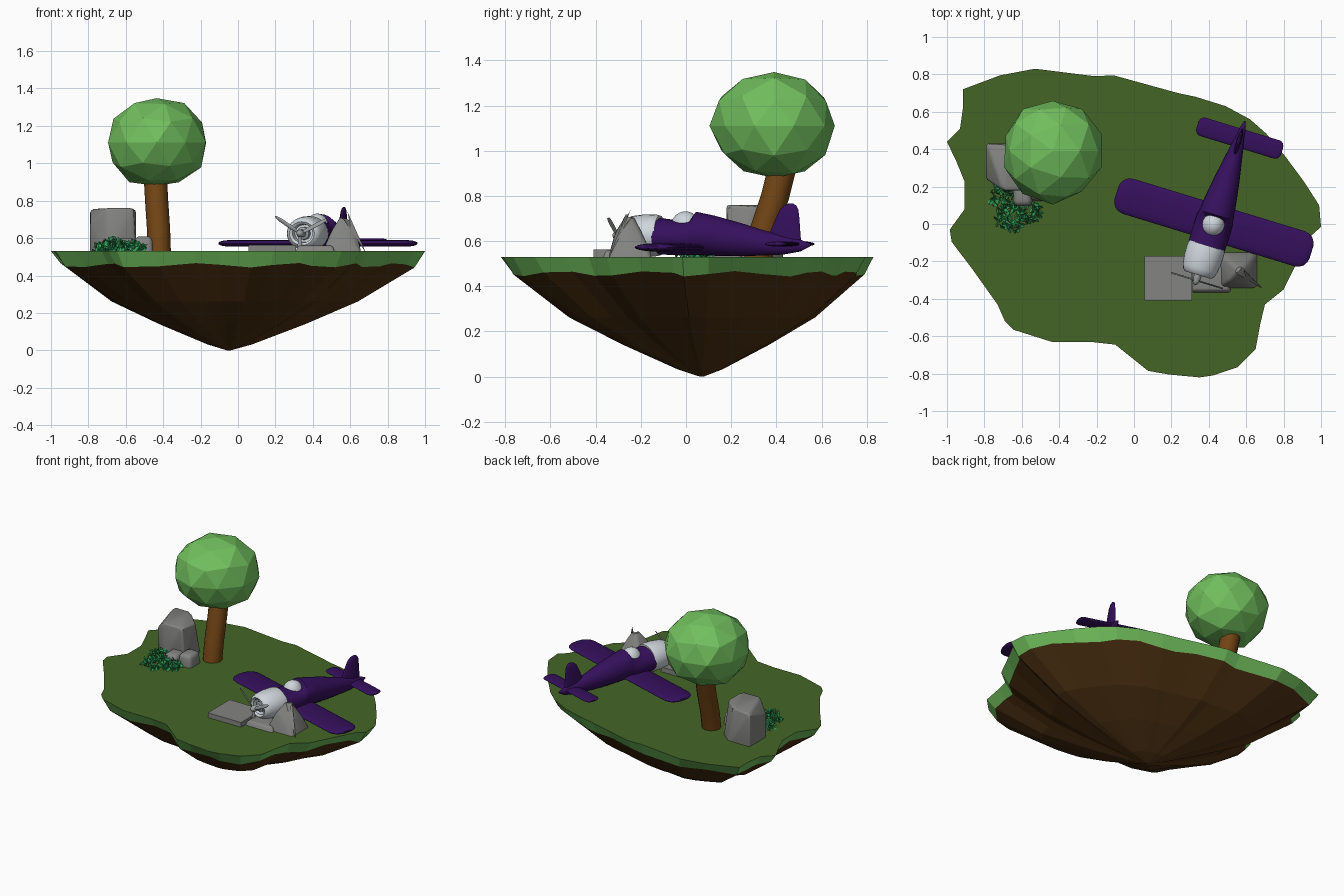
import bpy, bmesh, math, random
from mathutils import Matrix, Vector, Euler

if "Cube" in bpy.data.objects:
    bpy.data.objects.remove(bpy.data.objects["Cube"])

random.seed(4)
PI2 = 2 * math.pi


def material(name, rgb):
    m = bpy.data.materials.new(name)
    m.diffuse_color = (*rgb, 1)
    m.use_nodes = True
    m.node_tree.nodes["Principled BSDF"].inputs["Base Color"].default_value = m.diffuse_color
    return m


GRASS = material("dark grass green", (0.058, 0.130, 0.019))
LEAF = material("light leaf green", (0.165, 0.520, 0.110))
DIRT = material("dark dirt brown", (0.078, 0.032, 0.006))
BARK = material("bark brown", (0.165, 0.058, 0.007))
STONE = material("stone grey", (0.23, 0.23, 0.22))
PURPLE = material("deep purple", (0.036, 0.005, 0.108))
SILVER = material("pale silver", (0.62, 0.67, 0.71))
METAL = material("propeller grey", (0.33, 0.35, 0.36))
BUSH = material("bush green", (0.03, 0.35, 0.10))

# The aeroplane is built along y with its nose at -y, then turned
PLANE = Matrix.Translation((0.425, 0, 0)) @ Matrix.Rotation(math.radians(-17), 4, 'Z')


def add_object(name, verts, faces, mats, matrix=None, smooth=False):
    me = bpy.data.meshes.new(name)
    me.from_pydata([tuple(v) for v in verts], [], faces)
    bm = bmesh.new()
    bm.from_mesh(me)
    bmesh.ops.recalc_face_normals(bm, faces=bm.faces)
    bm.to_mesh(me)
    bm.free()
    ob = bpy.data.objects.new(name, me)
    bpy.context.collection.objects.link(ob)
    for m in mats:
        me.materials.append(m)
    if matrix:
        ob.matrix_world = matrix
    if smooth:
        bpy.ops.object.select_all(action='DESELECT')
        ob.select_set(True)
        bpy.context.view_layer.objects.active = ob
        bpy.ops.object.shade_smooth_by_angle(angle=math.radians(40))
    return ob


def loft(name, rings, mats, matrix=None, smooth=True):
    """Skin a list of equal rings and cap both ends."""
    n = len(rings[0])
    verts = [p for r in rings for p in r]
    faces = [list(range(n)), list(range((len(rings) - 1) * n, len(rings) * n))]
    for i in range(len(rings) - 1):
        for j in range(n):
            k = (j + 1) % n
            faces.append([i * n + j, i * n + k, (i + 1) * n + k, (i + 1) * n + j])
    return add_object(name, verts, faces, mats, matrix, smooth)


def ellipse(c, a, b, n=24):
    """Ring about centre c with half-axis vectors a and b."""
    c, a, b = Vector(c), Vector(a), Vector(b)
    return [c + a * math.cos(PI2 * i / n) + b * math.sin(PI2 * i / n) for i in range(n)]


def hull(name, pts, mat, bevel=0):
    bm = bmesh.new()
    for p in pts:
        bm.verts.new(p)
    bmesh.ops.convex_hull(bm, input=bm.verts)
    bmesh.ops.dissolve_limit(bm, angle_limit=0.02, verts=bm.verts, edges=bm.edges)
    if bevel:
        bmesh.ops.bevel(bm, geom=bm.edges[:], offset=bevel, segments=3, profile=0.5, affect='EDGES')
    bm.verts.index_update()
    verts = [v.co.copy() for v in bm.verts]
    faces = [[v.index for v in f.verts] for f in bm.faces]
    bm.free()
    return add_object(name, verts, faces, [mat], smooth=bool(bevel))


# Floating island: grass outline shrunk ring by ring to an off-centre tip
OUTLINE = [(-.915, .72), (-.715, .795), (-.53, .83), (-.21, .79), (-.11, .795), (.09, .74),
           (.235, .70), (.33, .68), (.49, .63), (.62, .56), (.705, .485), (.81, .36),
           (.91, .225), (.99, .10), (1, -.015), (.95, -.06), (.87, -.21), (.80, -.35),
           (.70, -.43), (.675, -.535), (.65, -.67), (.555, -.765), (.42, -.81), (.35, -.82),
           (.19, -.805), (.075, -.785), (-.10, -.645), (-.235, -.63), (-.44, -.63),
           (-.645, -.565), (-.69, -.52), (-.73, -.43), (-.865, -.24), (-.975, -.095),
           (-.985, -.03), (-.905, .08), (-.905, .225), (-.95, .335), (-1, .44),
           (-.93, .51), (-.915, .615)]
TIP = (-0.05, 0.07)
rings = []
for scale, z, wave in [(1, .53, 0), (.947, .455, .012), (.66, .262, 0), (.39, .14, 0),
                       (.12, .032, 0), (.01, 0, 0)]:
    rings.append([(TIP[0] + (x - TIP[0]) * scale, TIP[1] + (y - TIP[1]) * scale,
                   z + wave * math.sin(i * 1.7)) for i, (x, y) in enumerate(OUTLINE)])
island = loft("floating_island", rings, [GRASS, LEAF, DIRT], smooth=False)
for f in island.data.polygons:
    zs = [island.data.vertices[v].co.z for v in f.vertices]
    f.material_index = 0 if min(zs) > .52 else 1 if max(zs) > .52 else 2

# Tree: leaning bowed trunk and faceted crown with a flat underside
path = [(-.42, .315, .50), (-.425, .345, .65), (-.435, .395, .80), (-.445, .44, .98)]
loft("tree_trunk", [ellipse(p, (.062, 0, 0), (0, .06, -.015), 12) for p in path], [BARK])
bm = bmesh.new()
bmesh.ops.create_icosphere(bm, subdivisions=2, radius=1)
for v in bm.verts:
    v.co *= random.uniform(.97, 1.05)
crown = add_object("tree_crown",
                   [(-.435 + .268 * v.co.x, .39 + .275 * v.co.y, max(.88, 1.11 + .24 * v.co.z))
                    for v in bm.verts],
                   [[v.index for v in f.verts] for f in bm.faces], [LEAF])
bm.free()


def box(x0, x1, y0, y1, z0, z1, inset=0):
    return ([(x, y, z0) for x in (x0, x1) for y in (y0, y1)] +
            [(x, y, z1) for x in (x0 + inset, x1 - inset) for y in (y0 + inset, y1 - inset)])


# Rocks beside the tree
hull("tall_rock", [(-.79, .25, .5), (-.70, .18, .5), (-.545, .19, .5), (-.545, .37, .5),
                   (-.62, .43, .5), (-.79, .43, .5), (-.79, .43, .755), (-.66, .42, .76),
                   (-.545, .31, .75), (-.56, .18, .76), (-.70, .18, .76), (-.79, .24, .68)], STONE, .012)
hull("small_rock_left", box(-.65, -.54, .09, .22, .5, .60, .01), STONE, .025)
hull("small_rock_right", box(-.56, -.45, .12, .25, .5, .61, .01), STONE, .025)

# Rocks under the aeroplane nose
hull("flat_rock", box(.055, .31, -.41, -.17, .48, .563), STONE)
hull("middle_rock", box(.29, .535, -.385, -.20, .48, .56, .03), STONE, .012)
hull("pointed_rock", box(.45, .665, -.35, -.145, .48, .55, .012) +
     [(.565, -.25, .745), (.505, -.31, .65), (.63, -.29, .64), (.61, -.20, .65)], STONE, .02)

# Bush: clumps of small random leaves
verts, faces = [], []
for cx, cy, r, count in [(-.71, .15, .075, 110), (-.66, .04, .09, 140), (-.56, .07, .07, 100)]:
    for _ in range(count):
        d = Vector((random.gauss(0, 1), random.gauss(0, 1), random.gauss(0, 1))).normalized()
        d *= r * random.uniform(.5, 1)
        c = Vector((cx + d.x, cy + d.y, .535 + .75 * abs(d.z)))
        rot = Euler([random.uniform(0, PI2) for _ in range(3)]).to_matrix()
        n = len(verts)
        verts += [c + rot @ Vector(p) for p in ((-.019, 0, 0), (0, -.011, .003), (.019, 0, 0), (0, .011, .003))]
        faces.append([n, n + 1, n + 2, n + 3])
add_object("leafy_bush", verts, faces, [BUSH])

# Fuselage: (position, centre height, half width, half height)
loft("fuselage", [ellipse((0, y, z), (w, 0, 0), (0, 0, h)) for y, z, w, h in [
    (-.14, .622, .10, .082), (-.06, .617, .102, .078), (.03, .617, .10, .078),
    (.05, .634, .095, .095), (.13, .624, .086, .089), (.25, .607, .068, .074),
    (.36, .592, .048, .056), (.45, .582, .032, .042), (.53, .580, .018, .026),
    (.575, .583, .004, .006)]], [PURPLE], PLANE)

# Engine cowl with a recessed mouth, engine face and propeller hub
loft("engine_cowl", [ellipse((0, y, .625), (r, 0, 0), (0, 0, r * .9)) for y, r in [
    (-.12, .098), (-.14, .103), (-.20, .102), (-.25, .095), (-.275, .085), (-.285, .07),
    (-.275, .056), (-.24, .052)]], [SILVER], PLANE)
loft("propeller_hub", [ellipse((0, y, .625), (r, 0, 0), (0, 0, r)) for y, r in [
    (-.23, .034), (-.27, .034), (-.275, .02), (-.32, .02), (-.335, .012), (-.34, .003)]], [METAL], PLANE)

# Three propeller blades
for i, deg in enumerate((147, 27, 267)):
    turn = (PLANE @ Matrix.Translation((0, -.315, .625)) @
            Matrix.Rotation(-math.radians(deg), 4, 'Y'))
    loft(f"propeller_blade_{i + 1}", [ellipse((x, 0, 0), (0, .003, 0), (0, .003, w), 8)
         for x, w in [(.005, .006), (.06, .011), (.13, .011), (.16, .007), (.168, .002)]], [METAL], turn)

# Canopy dome
loft("canopy", [ellipse((0, -.003 + .066 * math.sin(a), .66), (.062 * math.cos(a), 0, 0),
                        (0, 0, .072 * math.cos(a)))
                for a in [math.radians(t) for t in range(-88, 89, 16)]], [SILVER], PLANE)


def wing(name, span, y, z, chord, thick):
    """Straight wing with rounded tips; mirrored stations."""
    half = [(1, .35), (.99, .58), (.965, .8), (.93, .93), (.88, 1)]
    stations = [(-s, k) for s, k in half] + [(s, k) for s, k in reversed(half)]
    loft(name, [ellipse((s * span, y, z), (0, chord * k, 0), (0, 0, thick * k), 20)
                for s, k in stations], [PURPLE], PLANE)


wing("main_wing", .545, .008, .572, .098, .018)
wing("tailplane", .237, .48, .587, .051, .011)

# Tail fin: (height, front, back)
loft("tail_fin", [ellipse((0, (a + b) / 2, z), (.014 * k, 0, 0), (0, (b - a) / 2, 0), 20)
     for z, a, b, k in [(.575, .35, .535, 1), (.63, .385, .53, 1), (.70, .415, .525, .95),
                        (.74, .435, .52, .8), (.758, .455, .51, .6), (.766, .475, .495, .2)]], [PURPLE], PLANE)
